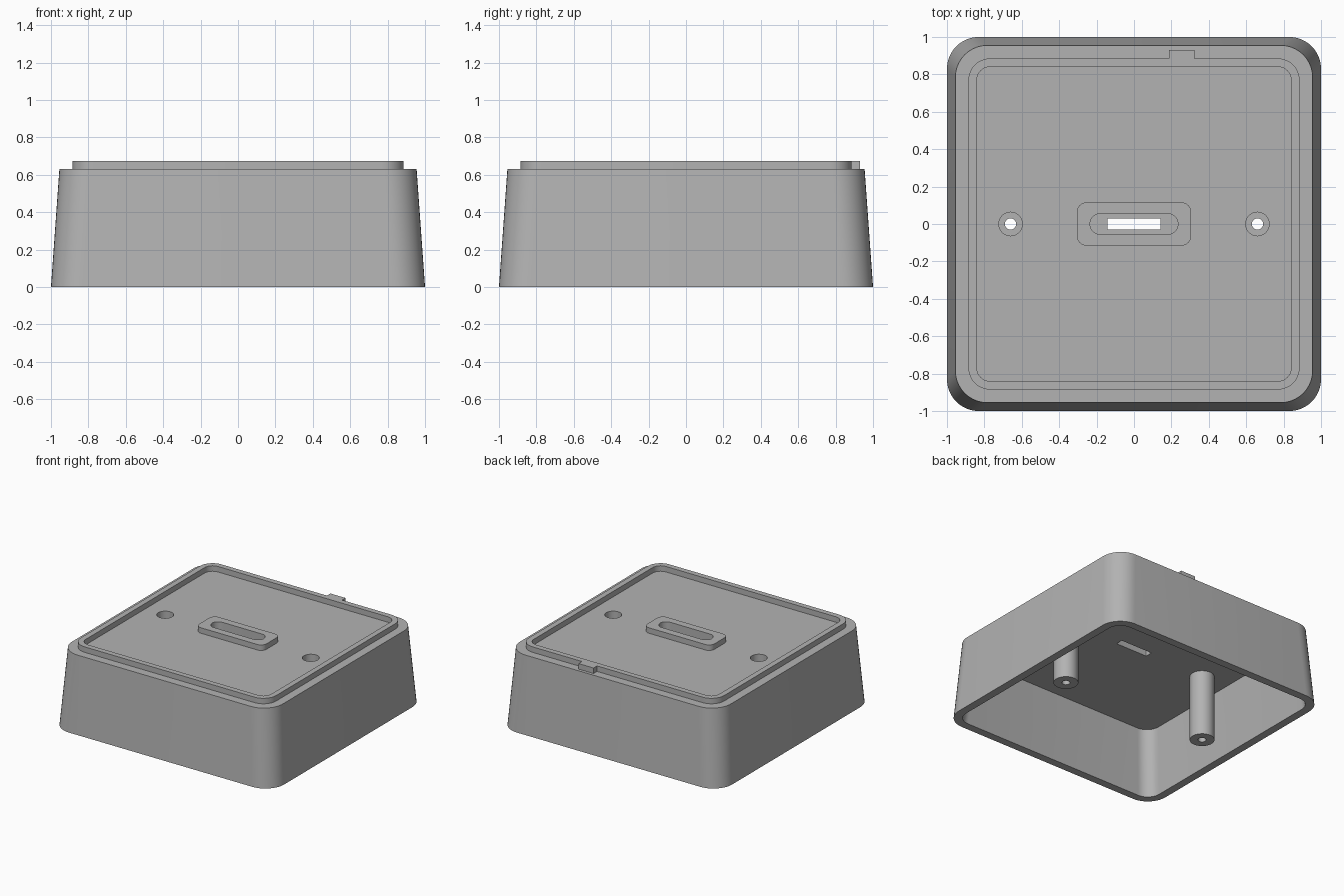
import bpy
import bmesh
from math import cos, sin, pi, radians

cube = bpy.data.objects.get("Cube")
if cube:
    bpy.data.objects.remove(cube, do_unlink=True)

GREY = (0.45, 0.45, 0.45, 1.0)
plastic = bpy.data.materials.new("grey plastic")
plastic.use_nodes = True
plastic.diffuse_color = GREY
plastic.node_tree.nodes["Principled BSDF"].inputs["Base Color"].default_value = GREY

# Main heights
LEDGE, RIM, CEILING = 0.63, 0.675, 0.54
ARC = 10  # segments per rounded corner


def ring(hx, hy, r, z):
    """Rounded rectangle outline, counter-clockwise; r = hx = hy gives a circle."""
    pts = []
    for i, (sx, sy) in enumerate([(1, 1), (-1, 1), (-1, -1), (1, -1)]):
        for k in range(ARC + 1):
            a = (i + k / ARC) * pi / 2
            pts.append((sx * (hx - r) + r * cos(a), sy * (hy - r) + r * sin(a), z))
    return pts


def disc(r, z):
    return ring(r, r, r, z)


def loft(name, outlines, at=(0, 0, 0), loop=False):
    """Skin a series of outlines; end caps, or a closed loop for hollow parts."""
    bm = bmesh.new()
    rows = [[bm.verts.new(p) for p in o] for o in outlines]
    pairs = list(zip(rows, rows[1:]))
    if loop:
        pairs.append((rows[-1], rows[0]))
    else:
        bm.faces.new(rows[0])
        bm.faces.new(rows[-1])
    for a, b in pairs:
        n = len(a)
        for i in range(n):
            j = (i + 1) % n
            bm.faces.new((a[i], a[j], b[j], b[i]))
    bmesh.ops.remove_doubles(bm, verts=bm.verts, dist=1e-5)
    bmesh.ops.recalc_face_normals(bm, faces=bm.faces)
    mesh = bpy.data.meshes.new(name)
    bm.to_mesh(mesh)
    bm.free()
    mesh.materials.append(plastic)
    obj = bpy.data.objects.new(name, mesh)
    obj.location = at
    bpy.context.collection.objects.link(obj)
    return obj


def select(obj):
    bpy.ops.object.select_all(action='DESELECT')
    obj.select_set(True)
    bpy.context.view_layer.objects.active = obj


def cut(target, cutter):
    cutter.hide_render = True
    bpy.context.view_layer.update()
    mod = target.modifiers.new("cut", 'BOOLEAN')
    mod.operation = 'DIFFERENCE'
    mod.solver = 'EXACT'
    mod.object = cutter
    select(target)
    bpy.ops.object.modifier_apply(modifier=mod.name)
    bpy.data.objects.remove(cutter, do_unlink=True)


# Housing: tapered open-bottomed shell with a stepped rim around a shallow tray
housing = loft("housing", [
    ring(0.89, 0.89, 0.11, CEILING),
    ring(0.935, 0.935, 0.11, 0),
    ring(1.0, 1.0, 0.17, 0),
    ring(0.955, 0.955, 0.17, LEDGE),
    ring(0.885, 0.885, 0.115, LEDGE),
    ring(0.885, 0.885, 0.115, RIM),
    ring(0.84, 0.84, 0.07, RIM),
    ring(0.84, 0.84, 0.07, LEDGE),
])

# Recess and slot through the tray
cut(housing, loft("recess_cutter", [ring(0.235, 0.055, 0.055, z) for z in (0.6, 0.8)]))
cut(housing, loft("slot_cutter", [ring(0.143, 0.03, 0.005, z) for z in (0.4, 0.8)]))

parts = [housing]

# Screw posts with a wide bore above and a small hole at the foot
POST, BORE, HOLE, SEAT = 0.092, 0.063, 0.03, 0.09
for side, x in (("left", 0.66), ("right", -0.66)):
    cut(housing, loft("bore_cutter", [disc(BORE, z) for z in (0.4, 0.8)], (x, 0, 0)))
    parts.append(loft(side + "_screw_post", [
        disc(POST, CEILING), disc(POST, 0),
        disc(HOLE, 0), disc(HOLE, SEAT),
        disc(BORE, SEAT), disc(BORE, CEILING),
    ], (x, 0, 0), loop=True))

# Raised collar around the slot
parts.append(loft("slot_collar", [
    ring(0.305, 0.115, 0.05, LEDGE), ring(0.305, 0.115, 0.05, RIM),
    ring(0.235, 0.055, 0.055, RIM), ring(0.235, 0.055, 0.055, LEDGE),
], loop=True))

# Locating tab on the back of the rim
parts.append(loft("locating_tab", [
    ring(0.068, 0.0225, 0.001, z) for z in (LEDGE, RIM)
], (0.255, 0.9075, 0)))

for part in parts:
    select(part)
    bpy.ops.object.shade_smooth_by_angle(angle=radians(30))
